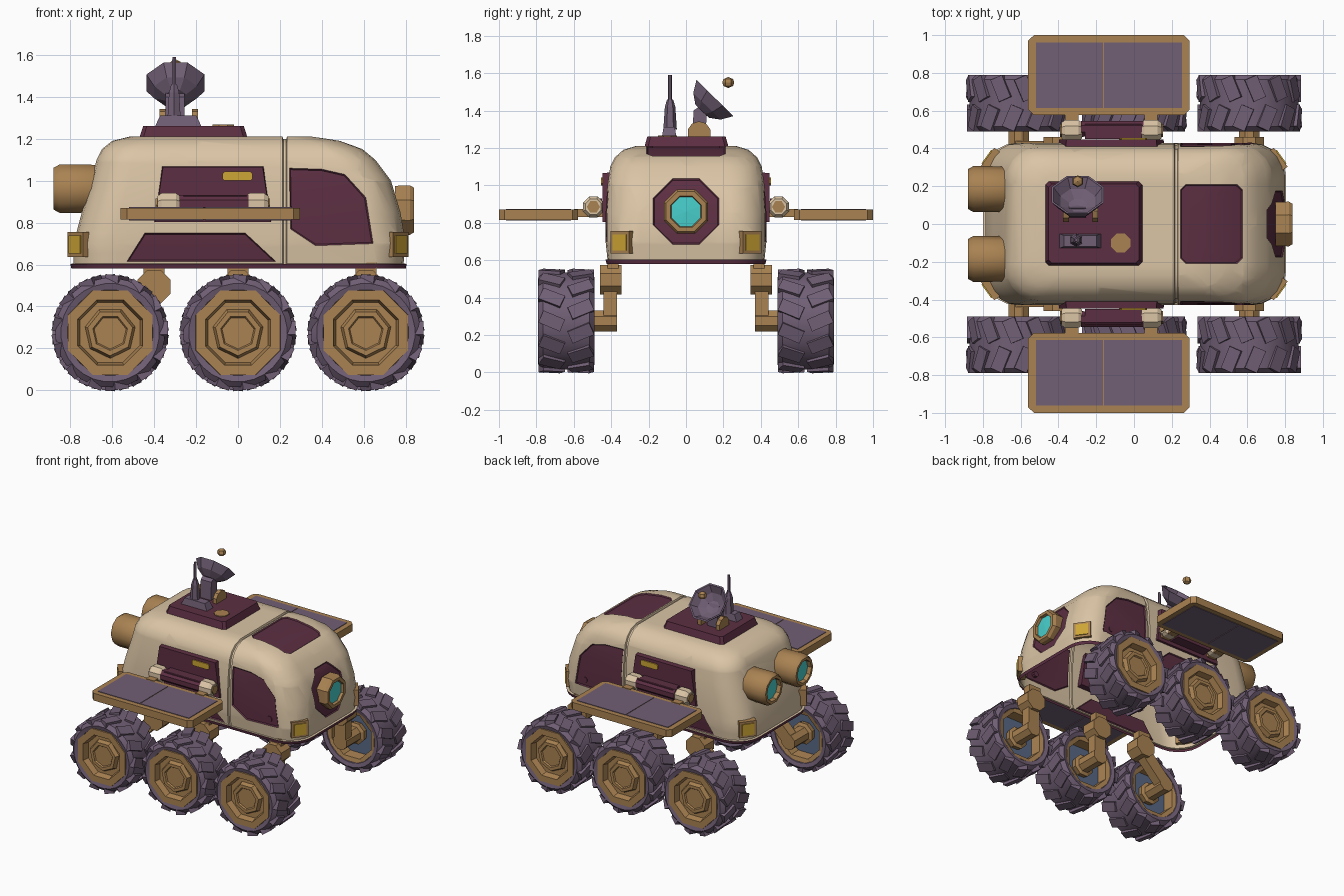
import bpy, bmesh, math
from mathutils import Vector, Matrix

if "Cube" in bpy.data.objects:
    bpy.data.objects.remove(bpy.data.objects["Cube"])


def material(name, col):
    m = bpy.data.materials.new(name)
    m.diffuse_color = (*col, 1)
    m.use_nodes = True
    m.node_tree.nodes["Principled BSDF"].inputs["Base Color"].default_value = m.diffuse_color
    return m


CREAM = material("cream", (.71, .56, .38))
MAROON = material("maroon", (.107, .028, .054))
GOLD = material("bronze gold", (.40, .225, .085))
PURPLE = material("dusty purple", (.165, .115, .178))
YELLOW = material("lamp yellow", (.61, .38, .035))
CYAN = material("glass cyan", (.065, .63, .61))
BLUE = material("slate blue", (.098, .141, .242))


def finish(name, bm, mats, sym=False, smooth=0):
    """Store the mesh; smooth = sharp-edge angle in degrees; sym = mirror over y."""
    bm.normal_update()
    if smooth:
        for f in bm.faces:
            f.smooth = True
        for e in bm.edges:
            e.smooth = len(e.link_faces) == 2 and e.calc_face_angle(0) < math.radians(smooth)
    me = bpy.data.meshes.new(name)
    bm.to_mesh(me)
    bm.free()
    for m in mats:
        me.materials.append(m)
    ob = bpy.data.objects.new(name, me)
    bpy.context.collection.objects.link(ob)
    if sym:
        ob.modifiers.new("mirror", 'MIRROR').use_axis = (False, True, False)
    return ob


def prism(name, poly, ax, lo, hi, mat, sym=False, taper=1):
    """Extrude a polygon along an axis, optionally shrinking the far end."""
    bm = bmesh.new()
    a, b = [i for i in range(3) if i != ax]
    cu = sum(p[0] for p in poly) / len(poly)
    cv = sum(p[1] for p in poly) / len(poly)
    loops = []
    for h, s in ((lo, 1), (hi, taper)):
        ring = []
        for u, v in poly:
            co = [0, 0, 0]
            co[a], co[b], co[ax] = cu + (u - cu) * s, cv + (v - cv) * s, h
            ring.append(bm.verts.new(co))
        loops.append(ring)
        bm.faces.new(ring)
    n = len(poly)
    for i in range(n):
        j = (i + 1) % n
        bm.faces.new((loops[0][i], loops[0][j], loops[1][j], loops[1][i]))
    bmesh.ops.recalc_face_normals(bm, faces=bm.faces)
    return finish(name, bm, [mat], sym)


def rect(u0, u1, v0, v1, c=0):
    """Rectangle, with cut corners when c > 0."""
    if not c:
        return [(u0, v0), (u1, v0), (u1, v1), (u0, v1)]
    return [(u0 + c, v0), (u1 - c, v0), (u1, v0 + c), (u1, v1 - c),
            (u1 - c, v1), (u0 + c, v1), (u0, v1 - c), (u0, v0 + c)]


def ngon(cx, cy, r, n, phase=0.5):
    return [(cx + r * math.cos((i + phase) * math.tau / n), cy + r * math.sin((i + phase) * math.tau / n))
            for i in range(n)]


def lathe_bm(prof, n, base, axis, phase=0.5):
    bm = bmesh.new()
    M = Matrix.Translation(base) @ Vector(axis).to_track_quat('Z', 'X').to_matrix().to_4x4()
    rings = [[bm.verts.new(M @ Vector((*p, h))) for p in ngon(0, 0, r, n, phase)] for r, h in prof]
    for A, B in zip(rings, rings[1:]):
        for i in range(n):
            j = (i + 1) % n
            bm.faces.new((A[i], A[j], B[j], B[i]))
    bmesh.ops.remove_doubles(bm, verts=bm.verts, dist=1e-5)
    bmesh.ops.recalc_face_normals(bm, faces=bm.faces)
    return bm


def lathe(name, prof, n, base, axis, mat, sym=False, smooth=0, phase=0.5):
    return finish(name, lathe_bm(prof, n, base, axis, phase), [mat], sym, smooth)


# ---- hull: open-bottomed shell lofted from rounded rectangles ----
RINGS = [(.580, -.795, .80, .425, .18), (.603, -.80, .805, .43, .18), (.605, -.785, .79, .42, .18),
         (.70, -.785, .80, .43, .18), (.85, -.745, .775, .43, .18), (1.0, -.70, .73, .42, .18),
         (1.10, -.675, .655, .405, .17), (1.15, -.65, .595, .38, .16), (1.19, -.60, .49, .335, .15),
         (1.21, -.52, .38, .27, .14)]
bm = bmesh.new()
prev = None
for z, xb, xf, hw, r in RINGS:
    ring = []
    for k, (cx, cy) in enumerate(((xf - r, hw - r), (xb + r, hw - r), (xb + r, r - hw), (xf - r, r - hw))):
        for i in range(6):
            t = (k + i / 5) * math.pi / 2
            ring.append(bm.verts.new((cx + r * math.cos(t), cy + r * math.sin(t), z)))
    if prev:
        for i in range(len(ring)):
            j = (i + 1) % len(ring)
            bm.faces.new((prev[i], prev[j], ring[j], ring[i])).material_index = int(z < .604)
    prev = ring
bm.faces.new(prev)


def cut(faces, co, no):
    geom = set(faces) | {e for f in faces for e in f.edges} | {v for f in faces for v in f.verts}
    bmesh.ops.bisect_plane(bm, geom=list(geom), plane_co=co, plane_no=no, dist=1e-5)
    bm.normal_update()


def paint(poly, ax, sgn):
    """Cut a convex polygon into the hull, recess it and colour it maroon."""
    bm.normal_update()
    a, b = [i for i in range(3) if i != ax]
    cu = sum(p[0] for p in poly) / len(poly)
    cv = sum(p[1] for p in poly) / len(poly)
    planes = []
    for (u0, v0), (u1, v1) in zip(poly, poly[1:] + poly[:1]):
        co, no = Vector(), Vector()
        co[a], co[b], no[a], no[b] = u0, v0, v1 - v0, u0 - u1
        if no[a] * (cu - u0) + no[b] * (cv - v0) > 0:
            no = -no
        planes.append((co, no.normalized()))
    for co, no in planes:
        cut([f for f in bm.faces if f.normal[ax] * sgn > .3], co, no)
    sel = [f for f in bm.faces if f.normal[ax] * sgn > .3
           and all((f.calc_center_median() - co).dot(no) < 0 for co, no in planes)]
    for f in sel:
        f.material_index = 1
    bmesh.ops.inset_region(bm, faces=sel, thickness=.006, depth=-.008, use_even_offset=True)


bm.normal_update()
for x in (.212, .234):                                    # seam between hull and cabin
    cut(list(bm.faces), (x, 0, 0), (1, 0, 0))
seam = [f for f in bm.faces if .212 < f.calc_center_median().x < .234 and f.material_index == 0]
bmesh.ops.inset_region(bm, faces=seam, thickness=.004, depth=-.012, use_even_offset=True)
for s in (1, -1):
    paint([(.245, 1.06), (.40, 1.055), (.51, 1.03), (.61, .92), (.645, .70), (.37, .69), (.25, .77)], 1, s)  # door
    paint([(-.445, .75), (.035, .75), (.18, .615), (-.53, .615)], 1, s)                        # skirt
paint(rect(.245, .575, -.21, .21, .03), 2, 1)             # roof window
paint(ngon(0, .86, .19, 8), 0, 1)                         # nose frame
finish("hull", bm, [CREAM, MAROON], smooth=28)

# ---- nose and tail portholes ----
lathe("nose_ring", [(.09, .02), (.125, 0), (.128, .07), (.115, .09), (.09, .09), (.085, .07), (.085, .02)],
      8, (.75, 0, .86), (1, 0, 0), GOLD)
lathe("nose_glass", [(.09, 0), (.09, .05), (0, .055)], 8, (.77, 0, .86), (1, 0, 0), CYAN)
lathe("tail_lamp_ring", [(.10, 0), (.12, .06), (.122, .22), (.105, .25), (.085, .25), (.08, .22), (.08, .1)],
      10, (-.63, .185, .962), (-1, 0, 0), GOLD, True, 35)
lathe("tail_lamp_glass", [(.085, 0), (.085, .11), (0, .115)], 10, (-.74, .185, .962), (-1, 0, 0), CYAN, True)

# ---- corner lamps and door handles ----
for sx, word in ((1, "front"), (-1, "rear")):
    for nm, w, out, z0, z1, mat in (("frame", .062, .018, .635, .755, GOLD), ("lens", .045, .024, .652, .738, YELLOW)):
        t = math.radians(36)
        n, d = Vector((math.cos(t), math.sin(t))), Vector((-math.sin(t), math.cos(t)))
        c = Vector((.762, .343))
        pts = [c - n * .04 - d * w, c - n * .04 + d * w, c + n * out + d * w, c + n * out - d * w]
        prism(f"{word}_lamp_{nm}", [(p.x * sx, p.y) for p in pts], 2, z0, z1, mat, True)
prism("door_handle", ngon(.565, .745, .022, 8), 1, .40, .428, MAROON, True)

# ---- side pods, hinges and solar wings ----
prism("side_pod", [(-.405, .80), (.165, .80), (.125, 1.07), (-.365, 1.07)], 1, .38, .447, MAROON, True, .97)
prism("pod_lamp", rect(-.075, .07, 1.0, 1.043, .01), 1, .43, .455, YELLOW, True)
prism("hinge_block", rect(-.26, .04, .45, .53), 2, .83, .93, MAROON, True)
lathe("hinge_barrel", [(0, 0), (.045, 0), (.045, .34), (0, .34)], 8, (-.28, .505, .89), (1, 0, 0), MAROON, True)
for x in (-.385, .035):
    lathe("hinge_knuckle", [(0, 0), (.045, 0), (.06, .02), (.06, .09), (.045, .11), (0, .11)], 8,
          (x, .495, .885), (1, 0, 0), CREAM, True)
    prism("hinge_mount", rect(x + .02, x + .09, .41, .60), 2, .83, .875, GOLD, True)
    lathe("hinge_bolt", [(0, -.008), (.035, -.008), (.035, .118), (0, .118)], 6, (x, .495, .885), (1, 0, 0), GOLD, True)
prism("solar_frame", rect(-.56, .295, .577, 1.0, .03), 2, .815, .871, GOLD, True)
for x0, x1 in ((-.52, -.165), (-.158, .255)):
    prism("solar_cell", rect(x0, x1, .615, .962), 2, .811, .875, PURPLE, True)

# ---- roof deck, mast and dish ----
prism("roof_deck", rect(-.485, .06, -.235, .24, .02), 2, 1.16, 1.262, MAROON, taper=.88)
prism("roof_cap", ngon(-.07, -.10, .055, 8), 2, 1.25, 1.268, GOLD)
prism("mast_foot", rect(-.40, -.17, -.13, -.05), 2, 1.25, 1.312, PURPLE, taper=.75)
lathe("mast", [(0, 0), (.036, 0), (.028, .12), (.016, .16), (.011, .16), (.010, .29), (0, .29)], 6,
      (-.305, -.085, 1.30), (0, 0, 1), PURPLE)
for x in (-.375, -.22):
    prism("dish_cheek", ngon(.07, 1.28, .063, 10), 0, x, x + .03, GOLD)
prism("dish_post", [(.035, 1.25), (.105, 1.25), (.11, 1.38), (.085, 1.43), (.04, 1.40)], 0, -.345, -.255, PURPLE)
lathe("dish", [(0, -.10), (.055, -.098), (.11, -.062), (.150, 0), (.138, 0), (.10, -.05), (.05, -.08), (0, -.085)], 8,
      (-.298, .155, 1.467), (0, .698, .716), PURPLE)
lathe("dish_feed", [(0, -.03), (.026, -.018), (.032, 0), (.026, .018), (0, .03)], 6,
      (-.298, .226, 1.55), (0, 0, 1), GOLD)


# ---- wheels ----
def wheel(x, name):
    c = Vector((x, .64, .275))
    bm = lathe_bm([(.19, -.10), (.205, -.142), (.235, -.15), (.262, -.125), (.262, .125), (.235, .15),
                   (.205, .142), (.19, .10)], 28, c, (0, 1, 0))
    for i in range(13):                                   # two staggered rows of slanted lugs
        for side in (1, -1):
            M = (Matrix.Translation(c) @ Matrix.Rotation((i + side * .25) * math.tau / 13, 4, 'Y')
                 @ Matrix.Translation((0, side * .078, .2545)) @ Matrix.Rotation(side * .4, 4, 'Z')
                 @ Matrix.Diagonal((.07, .125, .041, 1)))
            bmesh.ops.create_cube(bm, size=1, matrix=M)
    finish(name + "_tyre", bm, [PURPLE], True, 25)
    bm = lathe_bm([(0, -.05), (.175, -.05), (.18, -.13), (.215, -.138), (.222, -.12), (.222, .12), (.218, .150),
                   (.168, .150), (.155, .105), (0, .105)], 8, c, (0, 1, 0))
    for f in bm.faces:                                    # inner disc is blue
        f.material_index = int(f.calc_center_median().y < c.y - .04 and abs(f.normal.y) > .99)
    finish(name + "_rim", bm, [GOLD, BLUE], True)
    lathe(name + "_hub", [(.125, .10), (.11, .135), (.085, .135), (.078, .125), (0, .125)], 7, c, (0, 1, 0), GOLD, True)
    lathe(name + "_axle", [(0, -.27), (.06, -.27), (.06, -.10), (.085, -.09), (.075, -.045), (0, -.045)], 8, c,
          (0, 1, 0), GOLD, True)


def beam(name, p, q, w, lo, hi):
    """Flat link between two points in the xz plane."""
    p, q = Vector(p), Vector(q)
    d = (q - p).normalized() * w
    n = Vector((-d.y, d.x))
    prism(name, [p - d + n * .5, p - d - n * .5, p - n, q - n, q + d - n * .5, q + d + n * .5, q + n, p + n],
          1, lo, hi, GOLD, True)


# ---- suspension: trailing rear link, upright front and middle legs ----
for x, px, name in ((.61, .61, "front"), (0, 0, "middle"), (-.61, -.40, "rear")):
    wheel(x, name)
    beam(name + "_leg", (x, .28), (px, .49), .048, .37, .44)
    prism(name + "_pivot", ngon(px, .495, .085, 8), 1, .345, .46, GOLD, True)
    prism(name + "_mount", rect(px - .05, px + .05, .36, .42), 2, .50, .61, GOLD, True)
